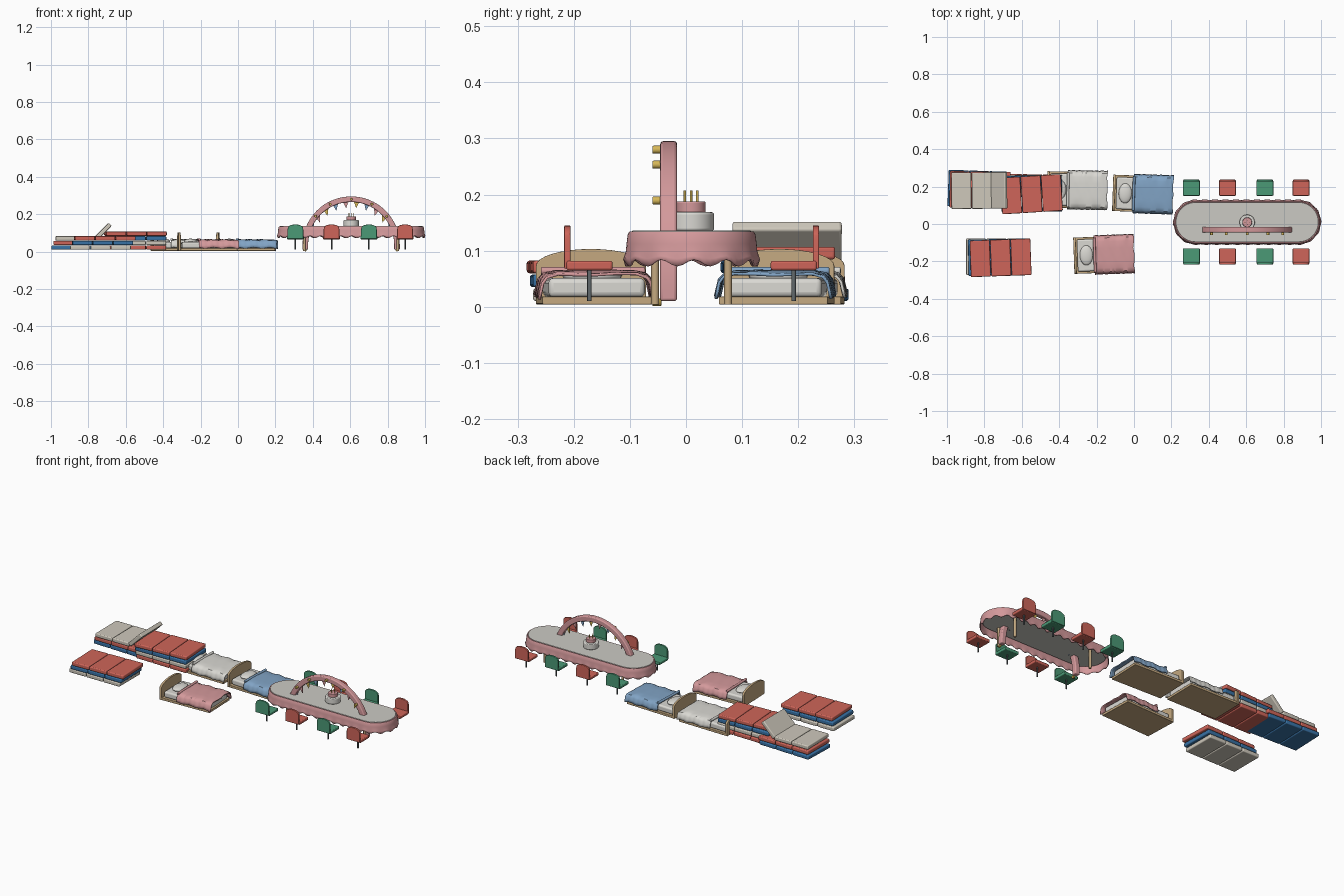
import bpy, bmesh, math, random
from mathutils import Matrix, Vector

if "Cube" in bpy.data.objects:
    bpy.data.objects.remove(bpy.data.objects["Cube"])
random.seed(4)

COL = {'red': (.62, .13, .10), 'blue': (.04, .17, .38), 'cream': (.62, .58, .50), 'pink': (.66, .32, .33),
       'green': (.07, .32, .18), 'white': (.70, .69, .65), 'wood': (.56, .40, .22), 'sky': (.22, .37, .56),
       'gold': (.68, .48, .10), 'steel': (.12, .14, .15), 'top': (.60, .59, .55)}
MATS = {}
for k, c in COL.items():
    MATS[k] = bpy.data.materials.new(k)
    MATS[k].diffuse_color = (*c, 1)


def finish(bm, name, col, M=Matrix(), solid=0, bevel=0, segs=3):
    bmesh.ops.recalc_face_normals(bm, faces=bm.faces)
    me = bpy.data.meshes.new(name)
    bm.to_mesh(me)
    bm.free()
    o = bpy.data.objects.new(name, me)
    bpy.context.collection.objects.link(o)
    o.matrix_world = M
    me.materials.append(MATS[col])
    if solid:
        m = o.modifiers.new('thick', 'SOLIDIFY')
        m.thickness, m.offset = solid, 0
    if bevel:
        m = o.modifiers.new('round', 'BEVEL')
        m.width, m.segments, m.limit_method = bevel, segs, 'ANGLE'
    bpy.ops.object.select_all(action='DESELECT')
    o.select_set(True)
    bpy.context.view_layer.objects.active = o
    bpy.ops.object.shade_smooth_by_angle(angle=math.radians(40))
    return o


def box(name, col, c, s, M=Matrix(), bevel=.003):
    bm = bmesh.new()
    bmesh.ops.create_cube(bm, size=1, matrix=Matrix.Translation(c) @ Matrix.Diagonal((*s, 1)))
    return finish(bm, name, col, M, bevel=bevel)


def cyl(name, col, c, r, h, M=Matrix(), axis='Z', bevel=0, n=24):
    R = {'Z': Matrix(), 'Y': Matrix.Rotation(math.pi / 2, 4, 'X'), 'X': Matrix.Rotation(math.pi / 2, 4, 'Y')}[axis]
    bm = bmesh.new()
    bmesh.ops.create_cone(bm, cap_ends=True, segments=n, radius1=r, radius2=r, depth=h,
                          matrix=Matrix.Translation(c) @ R)
    return finish(bm, name, col, M, bevel=bevel)


def prism(name, col, pts, depth, M=Matrix(), bevel=0):
    # outline extruded along a depth vector
    bm = bmesh.new()
    f = bm.faces.new([bm.verts.new(p) for p in pts])
    g = bmesh.ops.extrude_face_region(bm, geom=[f])
    bmesh.ops.translate(bm, vec=depth, verts=[v for v in g['geom'] if isinstance(v, bmesh.types.BMVert)])
    return finish(bm, name, col, M, bevel=bevel)


def place(x, y, z=0, deg=0):
    return Matrix.Translation((x, y, z)) @ Matrix.Rotation(math.radians(deg), 4, 'Z')


# ---- party table ----
CX, CY, L, R = .605, .01, .275, .109


def stadium(off, n=192):
    # evenly spaced outline of a round-ended table, grown by off
    per = 4 * L + 2 * math.pi * R
    out = []
    for i in range(n):
        s = i / n * per
        if s < 2 * L:
            p, d = (-L + s, -R), (0, -1)
        elif s < 2 * L + math.pi * R:
            a = (s - 2 * L) / R - math.pi / 2
            d = (math.cos(a), math.sin(a))
            p = (L + R * d[0], R * d[1])
        elif s < 4 * L + math.pi * R:
            p, d = (L - (s - 2 * L - math.pi * R), R), (0, 1)
        else:
            a = (s - 4 * L - math.pi * R) / R + math.pi / 2
            d = (math.cos(a), math.sin(a))
            p = (-L + R * d[0], R * d[1])
        o = off(i) if callable(off) else off
        out.append((CX + p[0] + o * d[0], CY + p[1] + o * d[1]))
    return out


prism('table_top', 'top', [(x, y, .112) for x, y in stadium(-.003)], Vector((0, 0, .024)), bevel=.002)

bm = bmesh.new()
N = 192
wave = lambda i: math.cos(i * 2 * math.pi * 32 / N)
rows = []
for off, z, w in [(-.003, .132, 0), (.001, .132, 0), (.003, .128, 0), (.005, .112, 0), (.006, .098, .1), (.008, .088, .4), (.009, .078, 1)]:
    ring = stadium(lambda i: off + .002 * w * wave(i))
    rows.append([bm.verts.new((x, y, z + .006 * w * wave(i))) for i, (x, y) in enumerate(ring)])
for a, b in zip(rows, rows[1:]):
    for i in range(N):
        j = (i + 1) % N
        bm.faces.new((a[i], a[j], b[j], b[i]))
finish(bm, 'table_skirt', 'pink', solid=.004)

for sx in (-1, 1):
    for sy in (-1, 1):
        cyl('table_leg', 'wood', (CX + sx * .25, CY + sy * .065, .06), .007, .112)

# ---- arch with bulbs and pennants ----
AZ = .035
arc = [(math.cos(i * math.pi / 40), math.sin(i * math.pi / 40)) for i in range(41)]
side = lambda r: [(CX + r, -.046, .01)] + [(CX + r * c, -.046, AZ + r * s) for c, s in arc] + [(CX - r, -.046, .01)]
prism('arch', 'pink', side(.26) + side(.23)[::-1], Vector((0, .03, 0)), bevel=.005)
for i, a in enumerate((0, 39, 63, 90, 117, 141, 180)):
    z = AZ + .245 * math.sin(math.radians(a)) if 0 < a < 180 else .008
    cyl('arch_bulb', 'gold', (CX + .245 * math.cos(math.radians(a)), -.052, z), .007, .016, axis='Y', bevel=.002, n=16)
for i in range(10):
    a = math.radians(27 + 14 * i)
    x, z = CX + .232 * math.cos(a), AZ + .232 * math.sin(a)
    t = Vector((math.sin(a), 0, -math.cos(a))) * .014
    p = Vector((x, -.033, z))
    prism('pennant', ('sky', 'gold', 'pink')[i % 3], [p - t, p + t, p + Vector(((CX - x) * .05, 0, -.034))], Vector((0, .003, 0)))

# ---- cake ----
cyl('cake_base', 'white', (CX, .009, .152), .041, .033, bevel=.004, n=40)
cyl('cake_upper', 'pink', (CX, .009, .178), .026, .02, bevel=.003, n=32)
for i in range(4):
    a = i * math.pi / 2
    cyl('candle', 'gold', (CX + .011 * math.cos(a), .009 + .011 * math.sin(a), .197), .0022, .02, n=10)

# ---- chairs ----
for i, x in enumerate((.307, .5, .7, .893)):
    for s in (-1, 1):
        M = place(x, CY + s * .182, 0, 0 if s < 0 else 180)
        c = ('green', 'red')[i % 2]
        box('chair_seat', c, (0, 0, .0735), (.09, .082, .017), M, .004)
        back = [(-.042, -.045, .068), (.042, -.045, .068), (.042, -.045, .118)]
        back += [(.042 * math.cos(k * math.pi / 10), -.045, .118 + .027 * math.sin(k * math.pi / 10) ** .7) for k in range(1, 10)]
        prism('chair_back', c, back + [(-.042, -.045, .118)], Vector((0, .011, 0)), M, .002)
        cyl('chair_post', 'steel', (0, 0, .038), .004, .056, M, n=12)


# ---- beds ----
def bed(x, y, deg, col):
    M = place(x, y, 0, deg)
    box('bed_frame', 'wood', (0, 0, .011), (.31, .194, .014), M, .002)
    box('mattress', 'white', (.004, 0, .034), (.29, .172, .034), M, .009)
    head = [(-.16, -.098, .004), (-.16, .098, .004)]
    head += [(-.16, .098 * math.cos(k * math.pi / 16), .073 + .03 * math.sin(k * math.pi / 16)) for k in range(17)]
    prism('headboard', 'wood', head, Vector((.013, 0, 0)), M, .002)
    # pillow
    bm = bmesh.new()
    bmesh.ops.create_uvsphere(bm, u_segments=28, v_segments=14, radius=1,
                              matrix=Matrix.Translation((-.093, 0, .055)) @ Matrix.Diagonal((.035, .053, .014, 1)))
    finish(bm, 'pillow', 'white', M)
    # draped blanket
    bm = bmesh.new()
    prof = [(-.101, .02), (-.098, .034), (-.095, .048), (-.088, .057), (-.07, .061), (-.035, .062), (0, .062)]
    prof += [(-u, v) for u, v in prof[-2::-1]]
    ph = random.random() * 6
    nx = 36
    g = []
    for i in range(nx + 1):
        t = i / nx
        row = []
        for u, v in prof:
            k = max(0, (abs(u) - .07) / .03)
            w = math.sin(t * 22 + ph + u * 40)
            row.append(bm.verts.new((-.05 + .212 * t + .003 * math.sin(u * 70 + ph) * t, u + math.copysign(.0025 * k * w, u),
                                     v + .0018 * w * (1 - k) + .003 * k * math.sin(t * 15 + ph) - .004 * t ** 8)))
        g.append(row)
    for a, b in zip(g, g[1:]):
        for j in range(len(prof) - 1):
            bm.faces.new((a[j], a[j + 1], b[j + 1], b[j]))
    finish(bm, 'blanket', col, M, solid=.005)
    cyl('blanket_fold', col, (-.048, 0, .064), .007, .186, M, axis='X', bevel=.003).matrix_world = \
        M @ Matrix.Translation((-.048, 0, .064)) @ Matrix.Rotation(math.pi / 2, 4, 'Z') @ Matrix.Translation((.048, 0, -.064))


bed(.046, .161, -2, 'sky')
bed(-.305, .182, -1, 'white')
bed(-.162, -.164, 2, 'pink')


# ---- folding mats ----
def mat(x, y, z, deg, col, lift=0):
    M = place(x, y, z, deg)
    for i in (-1, 0, 1):
        T = M @ Matrix.Translation((i * .109, 0, .0115))
        if i == 1 and lift:
            T = M @ Matrix.Translation((.056, 0, .012)) @ Matrix.Rotation(-math.radians(lift), 4, 'Y') @ Matrix.Translation((.052, 0, 0))
        box('mat_panel', col, (0, 0, 0), (.106, .195, .0225), T, .005)


def stack(x, y, cols, step, degs, lift=0):
    for i, c in enumerate(cols):
        mat(x + step[0] * i, y + step[1] * i, .01 + .0247 * i, degs[i], c, lift if i == len(cols) - 1 else 0)


stack(-.735, -.175, ('cream', 'blue', 'red'), (.011, -.003), (0, 1, 2))
stack(-.832, .187, ('blue', 'red', 'cream'), (.009, -.004), (-2, -1, .5), 45)
stack(-.545, .168, ('red', 'cream', 'blue', 'red'), (-.001, -.003), (-1, 0, 1, 3.5))

for m in bpy.data.materials:
    if m.users and not m.is_grease_pencil:
        m.use_nodes = True
        m.node_tree.nodes["Principled BSDF"].inputs["Base Color"].default_value = m.diffuse_color
